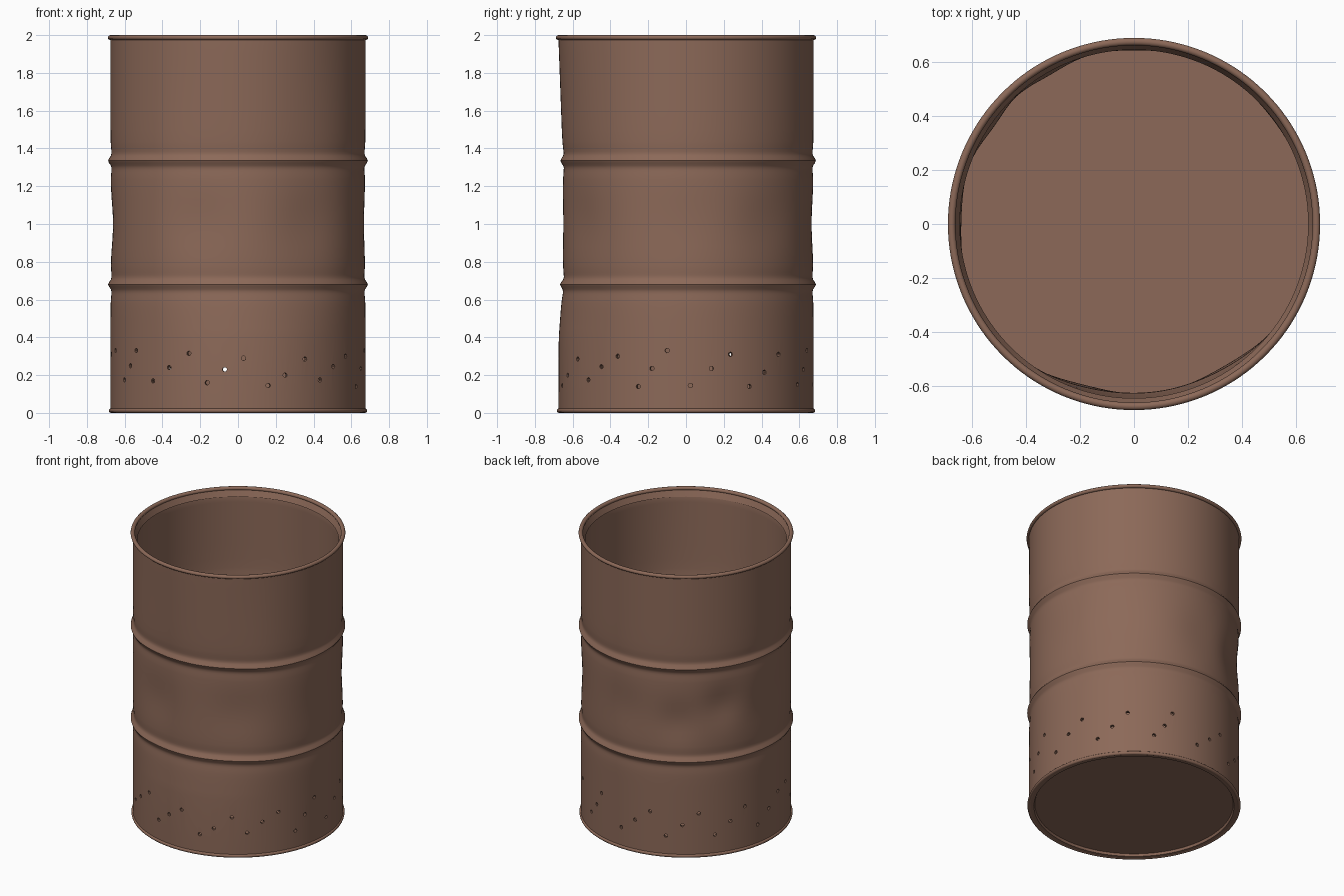
import bpy, bmesh, math
from mathutils import Matrix, Vector

if "Cube" in bpy.data.objects:
    bpy.data.objects.remove(bpy.data.objects["Cube"])

SEG = 144
rust = bpy.data.materials.new("rusty_brown")
rust.diffuse_color = (0.262, 0.141, 0.098, 1)
rust.use_nodes = True
rust.node_tree.nodes["Principled BSDF"].inputs["Base Color"].default_value = rust.diffuse_color


def point(angle, r, z):
    """Angle in degrees, measured from the front (-y) towards +x."""
    a = math.radians(angle)
    return Vector((r * math.sin(a), -r * math.cos(a), z))


# dents: angle, height, depth, angular width, height width
DENTS = [(-18, 1.0, 0.012, 14, 0.16), (35, 1.0, 0.012, 17, 0.17),
         (-92, 1.0, 0.014, 15, 0.15), (-125, 1.05, 0.022, 11, 0.13),
         (-150, 0.95, 0.02, 12, 0.14), (128, 1.0, 0.010, 16, 0.16),
         (90, 1.0, 0.008, 18, 0.2), (180, 1.0, 0.010, 14, 0.16)]


def dent(angle, z):
    def away(a):
        return (angle - a + 180) % 360 - 180
    # broad flattening of the front
    if z > 1.35:
        h = max(0, (1.97 - z) / 0.62)
    elif z < 0.7:
        h = max(0, (z - 0.38) / 0.32)
    else:
        h = 1
    d = 0.023 * h * math.exp(-(away(8) / 36) ** 4)
    for a, dz, depth, wa, wz in DENTS:
        d += depth * math.exp(-(away(a) / wa) ** 2 - ((z - dz) / wz) ** 2)
    return d


def rib(z):
    """Rolled hoop with a shallow groove on each side."""
    r = 0.0
    for c in (0.68, 1.335):
        t = z - c
        r += 0.021 * math.exp(-(t / 0.022) ** 2) - 0.008 * math.exp(-(t / 0.07) ** 2)
    return r


def lathe(name, profile, closed=True, dented=False):
    bm = bmesh.new()
    rings = []
    for r, z in profile:
        ring = []
        for i in range(SEG):
            a = 360 * i / SEG
            ring.append(bm.verts.new(point(a, r - (dent(a, z) if dented else 0), z)))
        rings.append(ring)
    n = len(rings)
    for k in range(n if closed else n - 1):
        p, q = rings[k], rings[(k + 1) % n]
        for i in range(SEG):
            j = (i + 1) % SEG
            bm.faces.new((p[i], p[j], q[j], q[i]))
    if not closed:
        bm.faces.new(rings[0])
        bm.faces.new(rings[-1])
    bmesh.ops.recalc_face_normals(bm, faces=bm.faces)
    return finish(name, bm)


def finish(name, bm):
    me = bpy.data.meshes.new(name)
    bm.to_mesh(me)
    bm.free()
    me.materials.append(rust)
    ob = bpy.data.objects.new(name, me)
    bpy.context.collection.objects.link(ob)
    return ob


def smooth(ob, deg=35):
    bpy.ops.object.select_all(action='DESELECT')
    ob.select_set(True)
    bpy.context.view_layer.objects.active = ob
    bpy.ops.object.shade_smooth_by_angle(angle=math.radians(deg))


# barrel wall: fine rings around the ribs, coarser elsewhere
zs = [0.012, 0.06, 0.1, 0.4, 0.45, 0.5, 0.55]
zs += [0.58 + 0.0125 * i for i in range(17)]
zs += [0.83 + 0.05 * i for i in range(8)]
zs += [1.235 + 0.0125 * i for i in range(17)]
zs += [1.5, 1.6, 1.7, 1.8, 1.9, 1.95, 1.985]
outer = [(0.675 + rib(z), z) for z in zs]
inner = [(0.653 + rib(z), z) for z in reversed(zs[:-1])]
wall = lathe("barrel_wall", outer + [(0.666, 1.985)] + inner, dented=True)

# air holes around the base: angle, height
HOLES = [(-74, .33), (-63, .175), (-57.6, .25), (-53, .33), (-41.8, .17),
         (-32.7, .24), (-22.7, .315), (-14, .16), (-6, .23), (2.5, .29),
         (13.7, .145), (21.7, .2), (31.7, .285), (40, .175), (48.4, .245),
         (57.6, .3), (68, .14), (74.5, .235), (81.5, .33), (92, .145),
         (101.5, .235), (110.4, .31), (119.8, .14), (128, .215),
         (136.5, .31), (151, .15), (157, .23), (161.5, .33)]
HOLES += [(177 + 9 * i, (0.15, 0.23, 0.31)[i % 3]) for i in range(12)]
bm = bmesh.new()
for a, z in HOLES:
    rot = Vector((0, 0, 1)).rotation_difference(point(a, 1, 0)).to_matrix().to_4x4()
    bmesh.ops.create_cone(bm, cap_ends=True, segments=10, radius1=0.012, radius2=0.012,
                          depth=0.12, matrix=Matrix.Translation(point(a, 0.665, z)) @ rot)
cutter = finish("hole_cutter", bm)
mod = wall.modifiers.new("holes", 'BOOLEAN')
mod.object = cutter
mod.operation = 'DIFFERENCE'
mod.solver = 'EXACT'
bpy.context.view_layer.objects.active = wall
bpy.ops.object.modifier_apply(modifier=mod.name)
bpy.data.objects.remove(cutter)
smooth(wall)


# rolled rims
def bead(r, z, rr, rz):
    return [(r + rr * math.cos(t * math.pi / 6), z + rz * math.sin(t * math.pi / 6))
            for t in range(12)]


smooth(lathe("top_rim", bead(0.675, 1.987, 0.014, 0.013)), 60)
smooth(lathe("bottom_rim", bead(0.672, 0.012, 0.012, 0.012)), 60)
# sloping lip inside the mouth
smooth(lathe("mouth_lip", [(0.668, 1.99), (0.645, 1.94), (0.668, 1.94)]))
# floor plate, with a ring below that leaves it slightly recessed
smooth(lathe("floor_plate", [(0.66, 0.02), (0.66, 0.035)], closed=False))
smooth(lathe("base_ring", [(0.635, 0.022), (0.642, 0.004), (0.67, 0.002), (0.67, 0.022)]))
